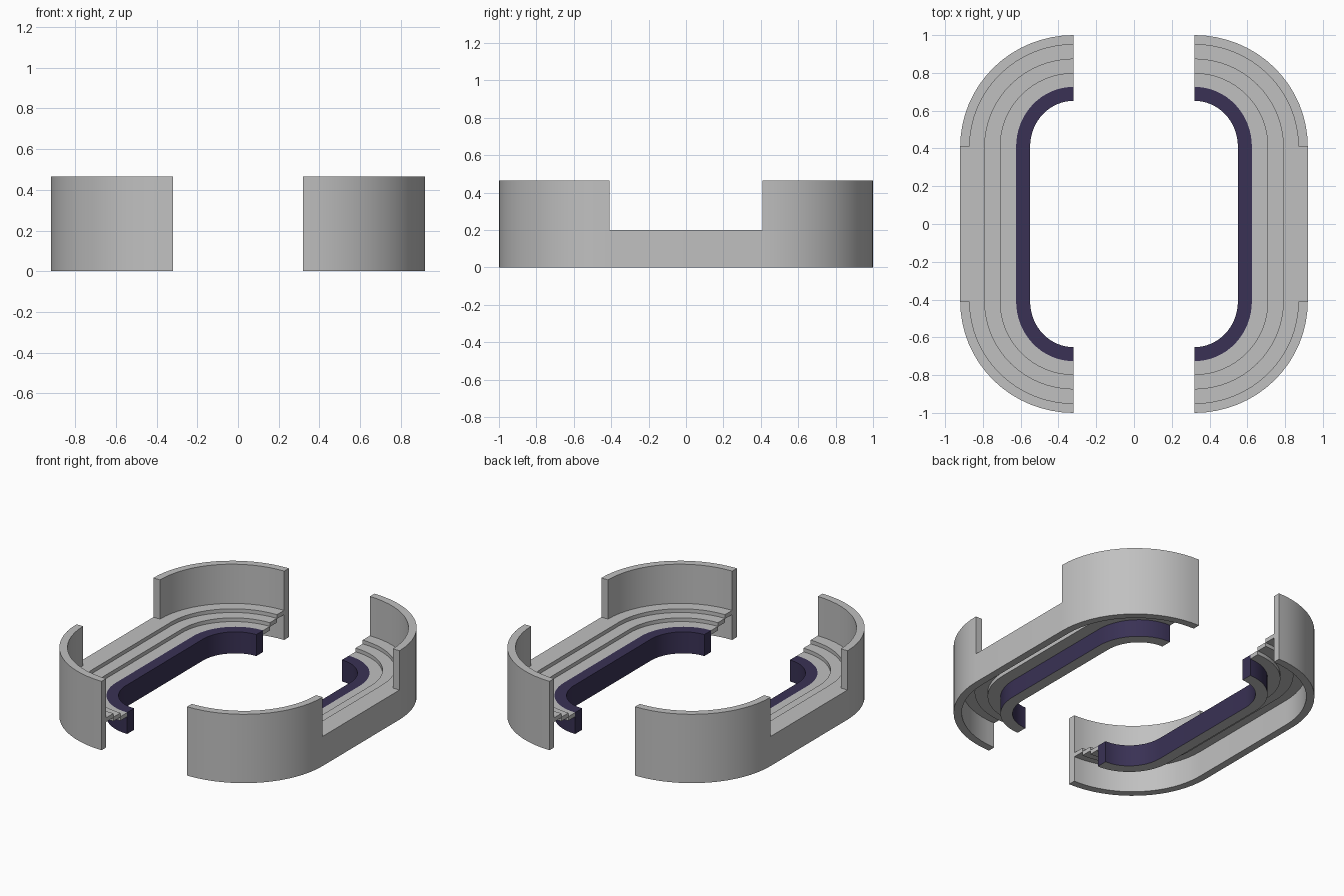
import bpy, bmesh, math

cube = bpy.data.objects.get("Cube")
if cube:
    bpy.data.objects.remove(cube, do_unlink=True)


def material(name, rgb):
    m = bpy.data.materials.new(name)
    m.use_nodes = True
    m.diffuse_color = (*rgb, 1)
    m.node_tree.nodes["Principled BSDF"].inputs["Base Color"].default_value = (*rgb, 1)
    return m


grey = material("light_grey", (0.53, 0.53, 0.53))
purple = material("dark_purple", (0.041, 0.031, 0.09))

# Centre of the corner arcs, and each contour's reach along x and y
CX, CY = 0.32, 0.41
OUTER, INNER, STEP_A, STEP_B, BAR_OUT, BAR_IN = (
    (0.92, 1.0), (0.87, 0.95), (0.79, 0.873),
    (0.708, 0.797), (0.624, 0.726), (0.55, 0.652))
ARC = 16
LEDGE, MID, LOW, THICK = 0.2, 0.175, 0.15, 0.028


def sweep(name, profile, materials, straight=True):
    """Sweep a closed (contour, z) profile round one corner, then mirror it."""
    bm = bmesh.new()
    rings = []
    for i in range(ARC + 1):
        a = math.pi / 2 * (1 - i / ARC)
        rings.append([bm.verts.new((CX + (c[0] - CX) * math.cos(a),
                                    CY + (c[1] - CY) * math.sin(a), z))
                      for c, z in profile])
    if straight:
        rings.append([bm.verts.new((c[0], 0, z)) for c, z in profile])
    n = len(profile)
    for r, s in zip(rings, rings[1:]):
        for k in range(n):
            j = (k + 1) % n
            bm.faces.new((r[k], r[j], s[j], s[k]))
    bm.faces.new(rings[0])
    if not straight:
        bm.faces.new(rings[-1])
    bmesh.ops.recalc_face_normals(bm, faces=bm.faces)
    # A second material, when given, goes on the downward faces
    if len(materials) > 1:
        for f in bm.faces:
            f.material_index = int(f.normal.z < -0.5)
    mesh = bpy.data.meshes.new(name)
    bm.to_mesh(mesh)
    bm.free()
    for m in materials:
        mesh.materials.append(m)
    ob = bpy.data.objects.new(name, mesh)
    bpy.context.collection.objects.link(ob)
    mirror = ob.modifiers.new("both_sides", "MIRROR")
    mirror.use_axis = (True, True, False)
    bpy.ops.object.select_all(action="DESELECT")
    ob.select_set(True)
    bpy.context.view_layer.objects.active = ob
    bpy.ops.object.shade_smooth_by_angle(angle=math.radians(30))
    return ob


# Low outer wall with thin steps descending inward
sweep("stepped_base", [
    (OUTER, 0), (OUTER, LEDGE), (STEP_A, LEDGE), (STEP_A, MID),
    (STEP_B, MID), (STEP_B, LOW), (BAR_OUT, LOW), (BAR_OUT, LOW - THICK),
    (STEP_B, LOW - THICK), (STEP_B, MID - THICK), (STEP_A, MID - THICK),
    (STEP_A, LEDGE - THICK), (INNER, LEDGE - THICK), (INNER, 0)], [grey])

# Tall curved walls at the four corners
sweep("corner_wall", [(OUTER, LEDGE), (OUTER, 0.465), (INNER, 0.465), (INNER, LEDGE)],
      [grey], straight=False)

# Inner lining rail, with a plain underside
sweep("inner_rail", [(BAR_OUT, 0.005), (BAR_OUT, LOW), (BAR_IN, LOW), (BAR_IN, 0.005)],
      [purple, grey])
